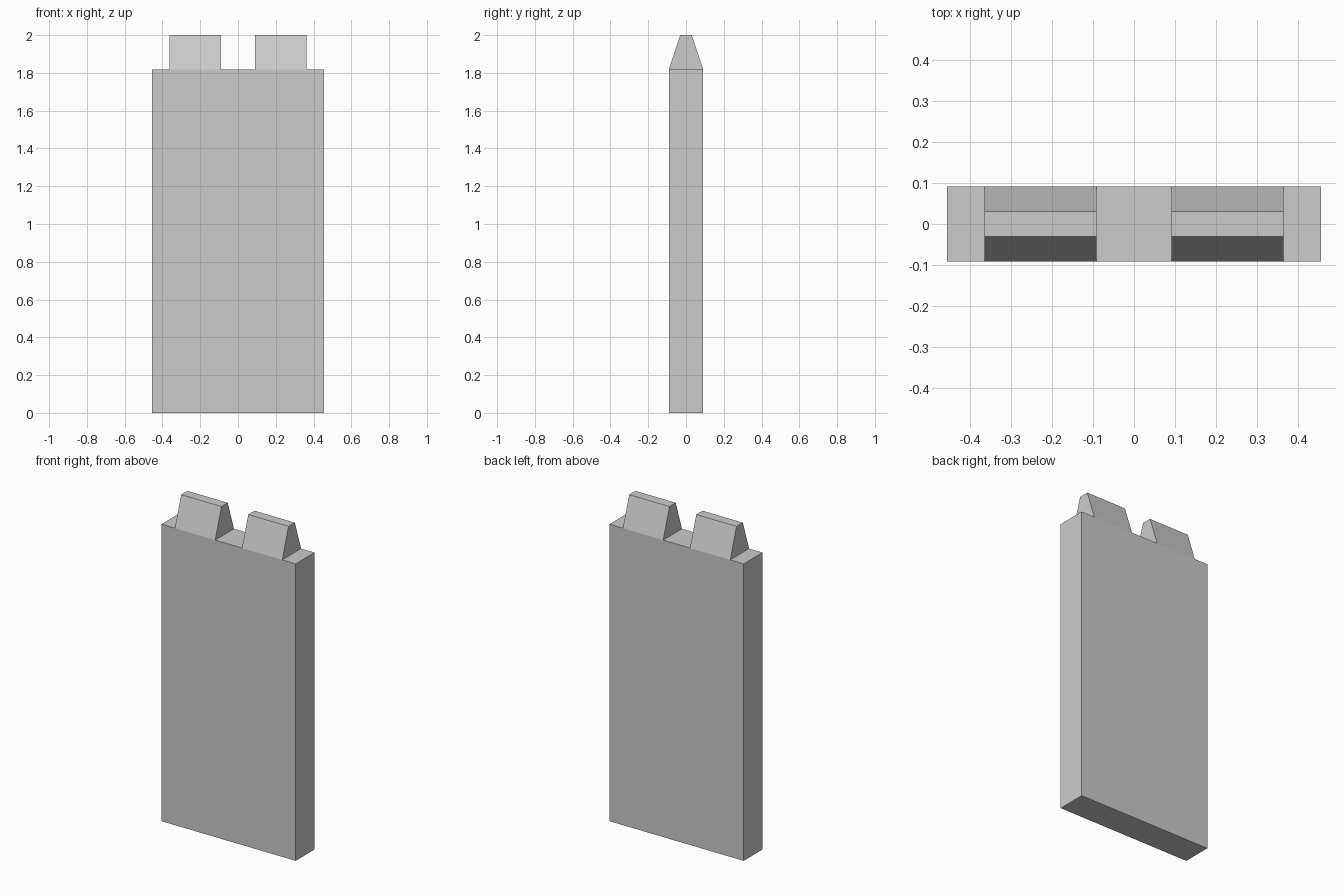
import bpy

if "Cube" in bpy.data.objects:
    bpy.data.objects.remove(bpy.data.objects["Cube"])

U = 1 / 11                      # model grid unit: the wall is 22 units tall
HALF_W, HALF_D, WALL_H, TOP = 5 * U, U, 20 * U, 2.0


def tapered_block(name, x0, x1, z0, z1, y_bottom, y_top):
    """Block between x0 and x1 whose half depth goes from y_bottom to y_top."""
    profile = [(-y_bottom, z0), (y_bottom, z0), (y_top, z1), (-y_top, z1)]
    verts = [(x, y, z) for x in (x0, x1) for y, z in profile]
    faces = [(3, 2, 1, 0), (4, 5, 6, 7)]
    faces += [(i, (i + 1) % 4, (i + 1) % 4 + 4, i + 4) for i in range(4)]
    mesh = bpy.data.meshes.new(name)
    mesh.from_pydata(verts, [], faces)
    mesh.update()
    obj = bpy.data.objects.new(name, mesh)
    bpy.context.collection.objects.link(obj)
    return obj


# Upright slab
tapered_block("wall_slab", -HALF_W, HALF_W, 0, WALL_H, HALF_D, HALF_D)

# Pair of battlements with sloping front and back
for side, x0 in (("left", -4 * U), ("right", U)):
    tapered_block("battlement_" + side, x0, x0 + 3 * U, WALL_H, TOP, HALF_D, U / 3)
